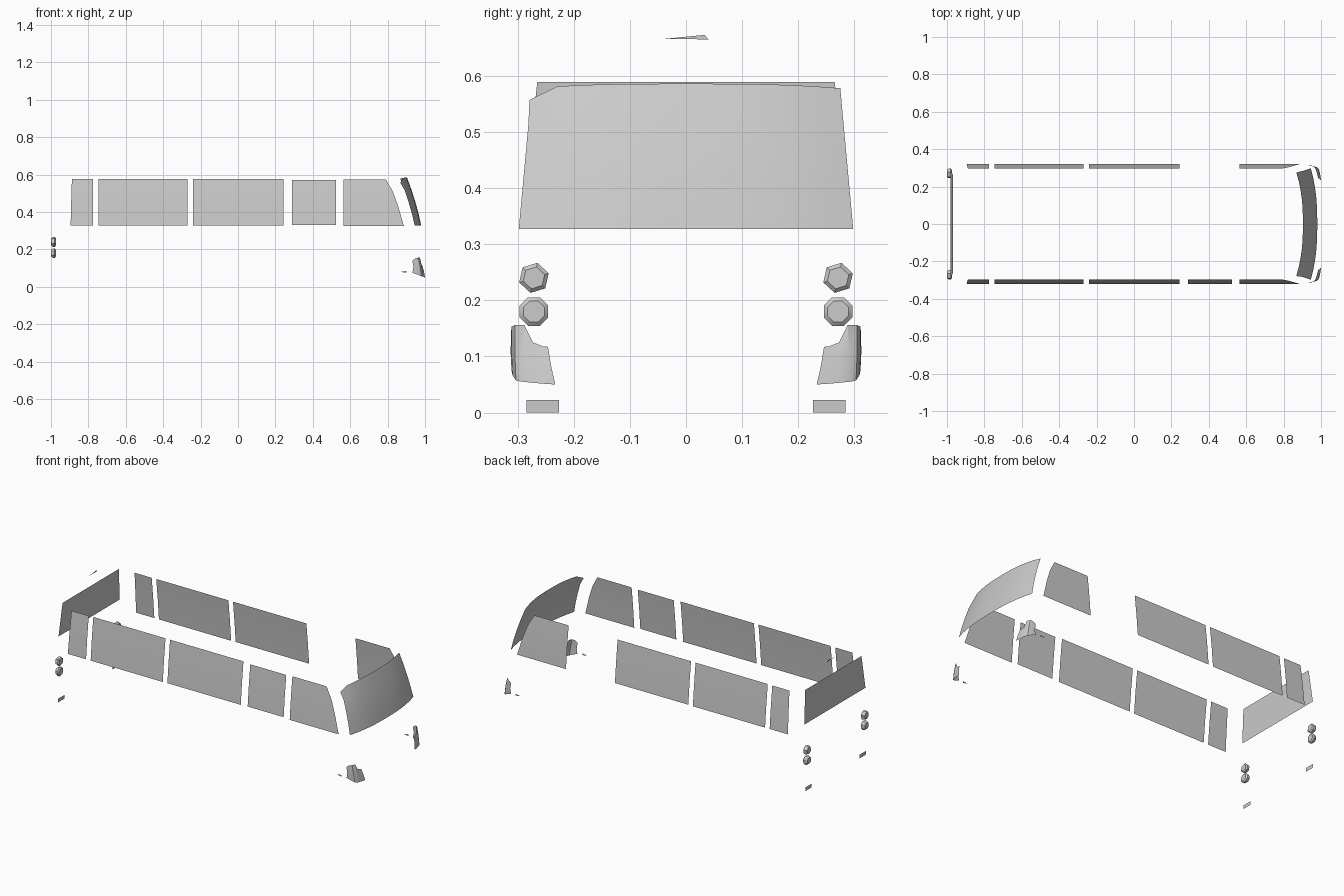
import bpy, math

if "Cube" in bpy.data.objects:
    bpy.data.objects.remove(bpy.data.objects["Cube"])

def mesh(name, verts, faces, smooth=True):
    me = bpy.data.meshes.new(name)
    me.from_pydata(verts, [], faces)
    me.update()
    ob = bpy.data.objects.new(name, me)
    bpy.context.collection.objects.link(ob)
    if smooth:
        bpy.ops.object.select_all(action='DESELECT')
        bpy.context.view_layer.objects.active = ob
        ob.select_set(True)
        bpy.ops.object.shade_smooth_by_angle(angle=math.radians(30))
    return ob

def strip(name, rows, flip=False):
    """Sheet through rows of equal point count."""
    n = len(rows[0])
    faces = [(r*n+c, r*n+c+1, (r+1)*n+c+1, (r+1)*n+c)
             for r in range(len(rows)-1) for c in range(n-1)]
    if flip:
        faces = [f[::-1] for f in faces]
    return mesh(name, [p for r in rows for p in r], faces)

def side_y(z):
    t = (z - 0.325) / 0.25
    return 0.321 - 0.025*t + 0.006*t*(1-t)

# Side windows: each row is (z, x start, x end); panes lean inwards
panes = {
    "rear_quarter_window": [(.327, -.895, -.775), (.45, -.892, -.775), (.576, -.888, -.775)],
    "passenger_window_a": [(.327, -.745, -.27), (.45, -.745, -.27), (.577, -.745, -.27)],
    "passenger_window_b": [(.328, -.24, .243), (.45, -.24, .243), (.577, -.24, .243)],
    "door_window": [(.33, .288, .525), (.45, .288, .525), (.572, .288, .525)],
    "cab_window": [(.325, .565, .887), (.43, .565, .857), (.51, .565, .828), (.575, .565, .79)],
}
for name, rows in panes.items():
    for side, s in (("right", -1), ("left", 1)):
        if name == "door_window" and s > 0:
            continue  # this window only exists on one side
        strip(f"{name}_{side}",
              [[(a, s*side_y(z), z), (b, s*side_y(z), z)] for z, a, b in rows], s > 0)

# Windshield: bowed across, leaning back, one clipped top corner
rows = []
N, M = 12, 5
for j in range(M):
    t = j / (M-1)
    row = []
    for i in range(N+1):
        u = 2*i/N - 1
        y = u * (.298 - .023*t)
        z = .327 + .259*t - .008*t*abs(u)**3
        x = .98 - .077*t + .012*t*(1-t)*2 - .035*abs(u)**2.5
        if i == 0 and j == M-1:
            y, z = -.279, .557
        row.append((x, y, z))
    rows.append(row)
strip("windshield", rows)

# Rear window
strip("rear_window", [[(-.98, .287, .395), (-.98, -.287, .395)],
                      [(-.969, .265, .589), (-.969, -.265, .589)]])

# Headlights wrap the front corners: (x, y low, y high, z low, z high)
cols = [(.932, .311, .312, .075, .140), (.950, .309, .311, .066, .153),
        (.968, .303, .305, .057, .156), (.977, .293, .288, .055, .156),
        (.982, .273, .273, .053, .125), (.986, .250, .255, .051, .118),
        (.988, .233, .246, .050, .117)]
for side, s in (("right", -1), ("left", 1)):
    low = [(x + .012*min(1, (x-.93)/.03), s*yl, zl) for x, yl, yh, zl, zh in cols]
    mid = [(x + .006, s*((yl+yh)/2 + .001), (zl+zh)/2) for x, yl, yh, zl, zh in cols]
    top = [(x - .004*(x > .96), s*yh, zh) for x, yl, yh, zl, zh in cols]
    strip(f"headlight_{side}", [low, mid, top], s > 0)

    # Side marker sliver behind the headlight
    y = s*.315
    mesh(f"side_marker_{side}", [(.87, y, .08), (.902, y, .075), (.902, y, .086)],
         [(0, 1, 2) if s < 0 else (2, 1, 0)], False)

    # Round low-poly tail lights
    for part, z, n, rot in (("upper", .24, 6, .3), ("lower", .18, 8, .39)):
        rings = [(-.974, .020), (-.98, .0275), (-.992, .026), (-1.0, .019)]
        v = [(x, s*.271 + r*math.cos(rot + 2*math.pi*k/n), z + r*math.sin(rot + 2*math.pi*k/n))
             for x, r in rings for k in range(n)]
        f = [(q*n+k, (q+1)*n+k, (q+1)*n+(k+1) % n, q*n+(k+1) % n)
             for q in range(3) for k in range(n)]
        f += [tuple(range(n)), tuple(range(4*n-1, 3*n-1, -1))]
        mesh(f"tail_light_{part}_{side}", v, f)

    # Bumper reflector
    a, b = s*.284, s*.226
    hi, lo = max(a, b), min(a, b)
    mesh(f"rear_reflector_{side}", [(-.985, hi, 0), (-.985, lo, 0),
         (-.985, lo, .022), (-.985, hi, .022)], [(0, 1, 2, 3)], False)

# High brake light
mesh("high_brake_light", [(-.955, .04, .665), (-.955, -.038, .666), (-.955, .033, .673)],
     [(0, 1, 2)], False)
